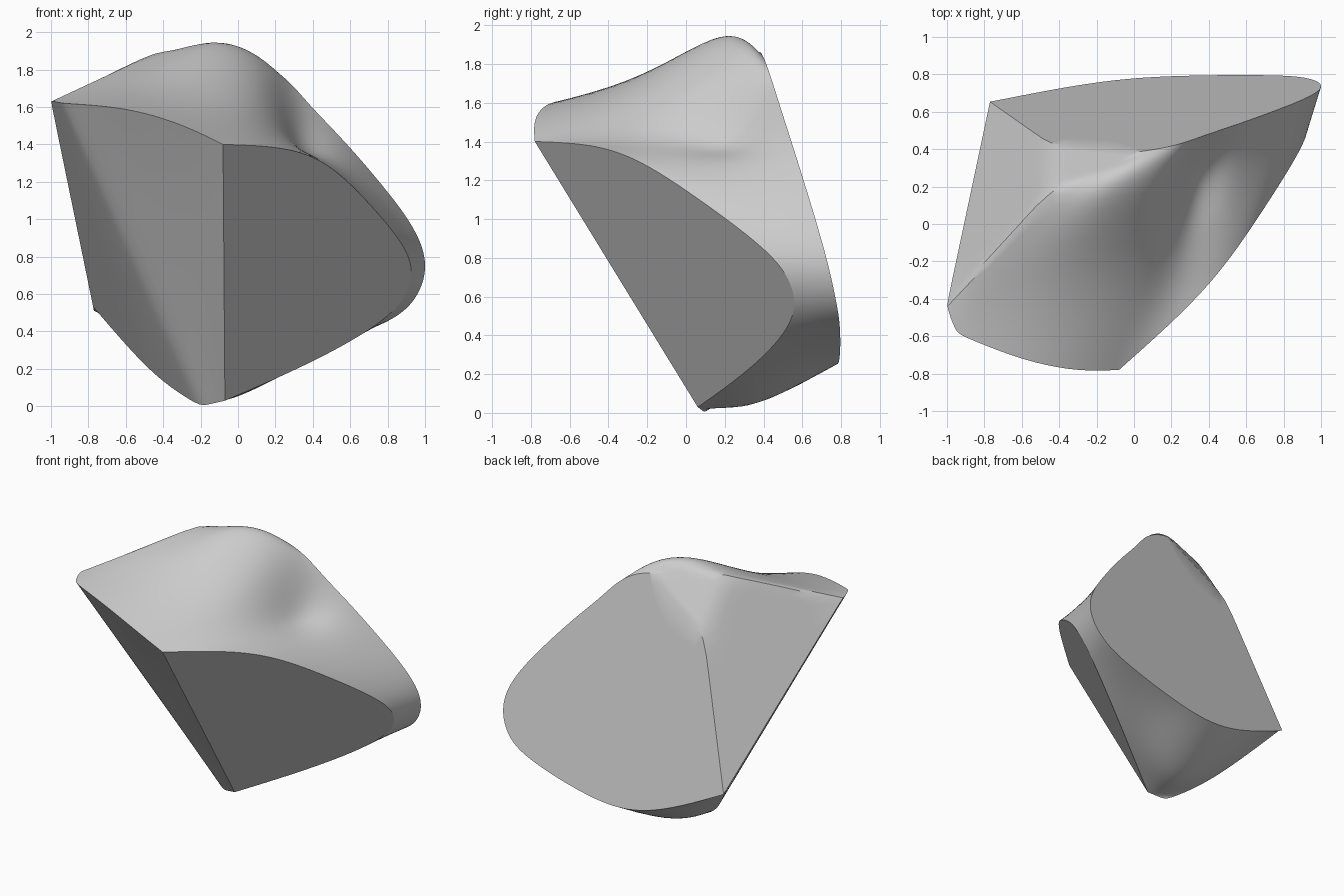
import bpy
import bmesh
import math
from mathutils import Vector

default_cube = bpy.data.objects.get("Cube")
if default_cube:
    bpy.data.objects.remove(default_cube, do_unlink=True)


def back_plane(x, z):
    """Point on the flat, slightly leaning back face."""
    return Vector((x, 0.84 + 0.08 * x - 0.245 * z, z))


def broken_plane(x, z):
    """Point on the flat broken face that looks forward and towards +x."""
    return Vector((x, (1.21 * (x + 0.08) - 0.844 * (z - 1.4)) / 1.39 - 0.78, z))


# Outline of the back face, starting at its lower corner and going over the top
back_row = [back_plane(x, z) for x, z in (
    (-.77, .51), (-.45, 1.53), (.02, 1.86), (.12, 1.84), (.26, 1.76),
    (.38, 1.61), (.57, 1.42), (.8, 1.15), (.95, .95), (1.03, .74),
    (.93, .51), (.69, .4), (.3, .28), (-.15, .21))]

# Outline of the two front faces, matching the back outline point by point
front_row = [Vector(p) for p in (
    (-.2, .1, 0), (-.94, -.59, 1.62), (-.6, -.73, 1.6), (-.3, -.79, 1.51))]
front_row += [broken_plane(x, z) for x, z in (
    (-.08, 1.4), (.25, 1.39), (.48, 1.31), (.69, 1.1), (.88, .88),
    (.95, .72), (.88, .53), (.62, .35), (.28, .18), (-.07, .03))]

# Ridge and hollow of the worn top, and the bulge underneath
ridge = {1: (-1, -.43, 1.63), 2: (-.45, .18, 1.9), 3: (-.18, .24, 2.1),
         4: (.2, .25, 1.88), 5: (.3, .24, 1.27), 6: (.5, .32, 1.37),
         7: (.74, .43, 1.14), 13: (-.12, .56, .04)}
saddle = {0: (-.45, .27, .15), 1: (-.98, -.51, 1.63), 2: (-.6, -.3, 1.71),
          3: (-.25, -.25, 1.69), 4: (.1, -.18, 1.6), 5: (.29, -.06, 1.4),
          6: (.5, .07, 1.29), 13: (-.14, .28, -.08)}


def middle_row(shaped, blend):
    """Straight blend between the outlines, except where it is shaped."""
    row = []
    for i, (back, front) in enumerate(zip(back_row, front_row)):
        row.append(Vector(shaped[i]) if i in shaped else back.lerp(front, blend))
    return row


ridge_row = middle_row(ridge, 0.33)
ridge_row[0] = back_row[0].lerp(ridge_row[1], 0.02)
saddle_row = middle_row(saddle, 0.66)

# Skin the four outlines together
bm = bmesh.new()
rows = [[bm.verts.new(p) for p in row]
        for row in (back_row, ridge_row, saddle_row, front_row)]
back, crest, dip, front = rows
count = len(back)
for upper, lower in zip(rows, rows[1:]):
    for i in range(count):
        j = (i + 1) % count
        if upper is back and i == 1:
            # Chamfer at the top corner, split along its lower edge
            bm.faces.new((upper[i], upper[j], lower[j]))
            bm.faces.new((upper[i], lower[j], lower[i]))
        else:
            bm.faces.new((upper[i], upper[j], lower[j], lower[i]))

# Flat back face and the two flat front faces
bm.faces.new(back)
seam_top, seam_bottom = 4, count - 1
bm.faces.new(front[:seam_top + 1] + [front[seam_bottom]])
bm.faces.new(front[seam_top:])
bmesh.ops.recalc_face_normals(bm, faces=bm.faces)

# Crisp edges along the breaks, soft ones along the worn ridge
crease = bm.edges.layers.float.new("crease_edge")


def sharpen(path, amount=1.0, closed=False):
    ends = path[1:] + path[:1] if closed else path[1:]
    for a, b in zip(path, ends):
        edge = bm.edges.get((a, b))
        if edge:
            edge[crease] = amount


sharpen(back, closed=True)
sharpen(front, closed=True)
sharpen(front[:2], 0.4)
sharpen([front[seam_top], front[seam_bottom]])
sharpen([row[0] for row in rows])
sharpen([crest[0], crest[1], dip[1], front[1]])
sharpen([crest[1], crest[2], back[2]], 0.7)
sharpen([back[1], crest[2]], 0.5)

mesh = bpy.data.meshes.new("stone_fragment")
bm.to_mesh(mesh)
bm.free()
stone = bpy.data.objects.new("stone_fragment", mesh)
bpy.context.collection.objects.link(stone)

# Smooth the curved skin
bpy.ops.object.select_all(action="DESELECT")
stone.select_set(True)
bpy.context.view_layer.objects.active = stone
rounding = stone.modifiers.new("rounding", "SUBSURF")
rounding.levels = 3
bpy.ops.object.modifier_apply(modifier=rounding.name)
bpy.ops.object.shade_smooth_by_angle(angle=math.radians(28))

# Plain grey stone
grey = bpy.data.materials.new("grey_stone")
grey.use_nodes = True
colour = (0.6, 0.6, 0.6, 1)
grey.diffuse_color = colour
grey.node_tree.nodes["Principled BSDF"].inputs["Base Color"].default_value = colour
stone.data.materials.append(grey)
